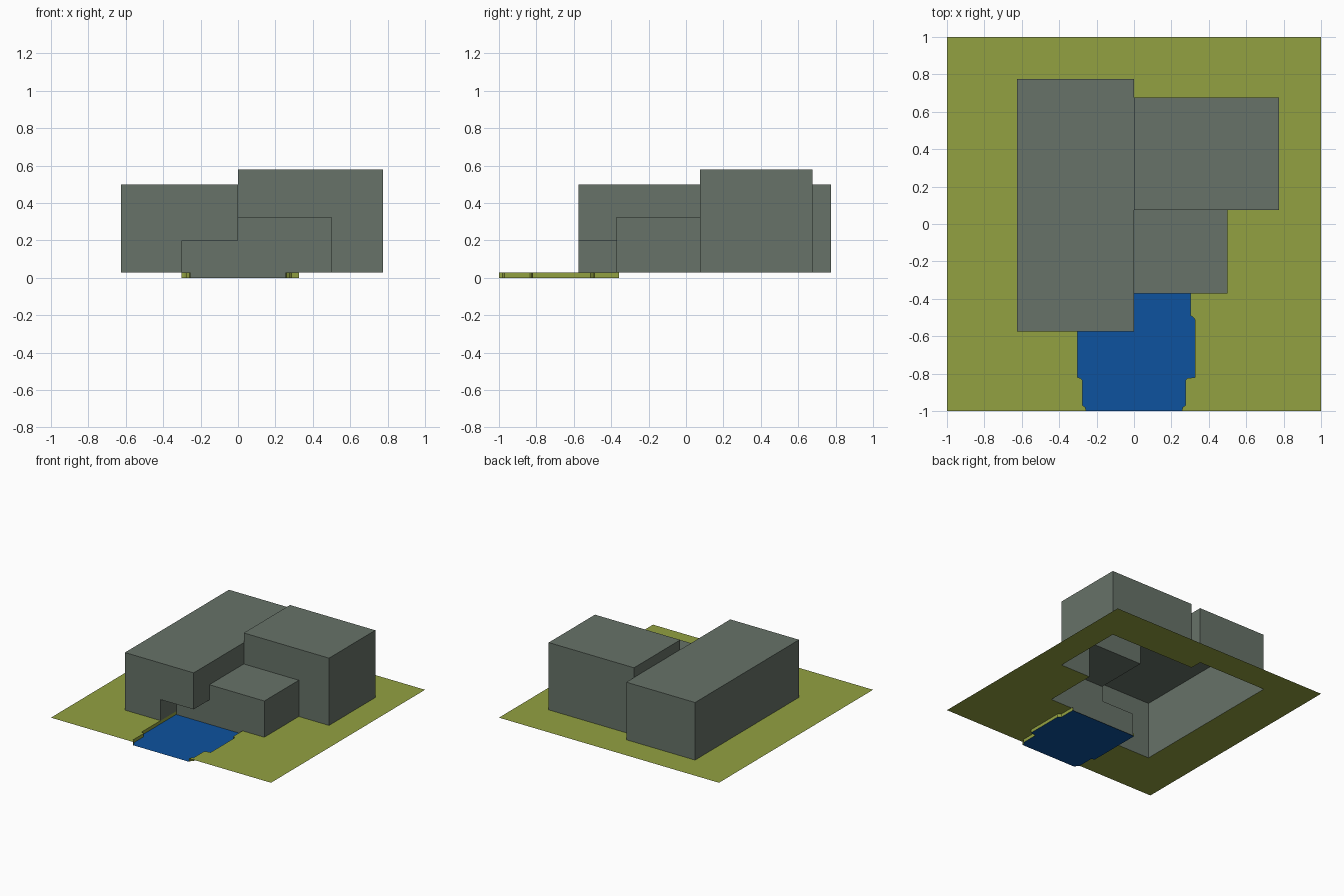
import bpy, bmesh, math

if "Cube" in bpy.data.objects:
    bpy.data.objects.remove(bpy.data.objects["Cube"])

GROUND = 0.027


def material(name, rgb):
    m = bpy.data.materials.new(name)
    m.diffuse_color = (*rgb, 1)
    m.use_nodes = True
    m.node_tree.nodes["Principled BSDF"].inputs["Base Color"].default_value = m.diffuse_color
    return m


GREY = material("grey green wall", (0.135, 0.170, 0.139))
GRASS = material("olive grass", (0.288, 0.356, 0.053))
WATER = material("deep blue water", (0.004, 0.085, 0.342))


def mesh_object(name, faces, mat):
    """One object from a list of faces, each a list of corner points."""
    bm = bmesh.new()
    for pts in faces:
        bm.faces.new([bm.verts.new(p) for p in pts])
    bmesh.ops.remove_doubles(bm, verts=bm.verts, dist=1e-5)
    bmesh.ops.dissolve_limit(bm, angle_limit=math.radians(1),
                             verts=bm.verts, edges=bm.edges)
    me = bpy.data.meshes.new(name)
    bm.to_mesh(me)
    bm.free()
    me.materials.append(mat)
    ob = bpy.data.objects.new(name, me)
    bpy.context.collection.objects.link(ob)
    return ob


def flat(path, z):
    return [(x, y, z) for x, y in path]


# Building volumes: x0, x1, y0, y1, top
BLOCKS = [(-0.625, 0, -0.575, 0.775, 0.50),    # long wing
          (0, 0.775, 0.075, 0.675, 0.58),      # tall rear wing
          (0, 0.5, -0.372, 0.075, 0.325)]      # low annex
RECESS = (-0.3, 0, -0.575, -0.372, 0.2)        # boat recess under the long wing


def inside(b, c):
    return b[0] < c[0] < b[1] and b[2] < c[1] < b[3] and GROUND < c[2] < b[4]


def solid(c):
    return any(inside(b, c) for b in BLOCKS) and not inside(RECESS, c)


# Merged shell: faces only where solid cells meet air, open at the bottom
boxes = BLOCKS + [RECESS]
cuts = [sorted({v for b in boxes for v in (b[0], b[1])}),
        sorted({v for b in boxes for v in (b[2], b[3])}),
        sorted({GROUND} | {b[4] for b in boxes})]
shell = []
for i in range(len(cuts[0]) - 1):
    for j in range(len(cuts[1]) - 1):
        for k in range(len(cuts[2]) - 1):
            lo = [cuts[a][n] for a, n in enumerate((i, j, k))]
            hi = [cuts[a][n + 1] for a, n in enumerate((i, j, k))]
            mid = [(p + q) / 2 for p, q in zip(lo, hi)]
            if not solid(mid):
                continue
            for a in range(3):
                for s, end in ((1, hi), (-1, lo)):
                    probe = list(mid)
                    probe[a] = end[a] + s * 0.001
                    if solid(probe) or probe[2] < GROUND:
                        continue
                    u, v = (a + 1) % 3, (a + 2) % 3
                    quad = []
                    for pu, pv in ((lo, lo), (hi, lo), (hi, hi), (lo, hi)):
                        p = [0, 0, 0]
                        p[a], p[u], p[v] = end[a], pu[u], pv[v]
                        quad.append(p)
                    shell.append(quad[::s])
mesh_object("building_shell", shell, GREY)

# Quay wall carrying the building down to the water
mesh_object("quay_wall", [[(-0.3, -0.372, 0), (0.3, -0.372, 0),
                           (0.3, -0.372, GROUND), (-0.3, -0.372, GROUND)]], GREY)

# Basin outline, from the front edge inwards
left = [(-0.255, -1), (-0.26, -0.98), (-0.275, -0.97), (-0.275, -0.835),
        (-0.285, -0.825), (-0.302, -0.82), (-0.302, -0.357)]
right = [(0.255, -1), (0.26, -0.98), (0.275, -0.97), (0.275, -0.835),
         (0.285, -0.825), (0.325, -0.82), (0.325, -0.51), (0.315, -0.498),
         (0.302, -0.49), (0.302, -0.357)]

# Water surface
mesh_object("water", [flat(right + left[::-1], 0)], WATER)

# Grass banks around the basin
for name, path, step in (("left_bank", left, -1), ("right_bank", right, 1)):
    mesh_object(name, [[(*p, 0), (*q, 0), (*q, GROUND), (*p, GROUND)][::step]
                       for p, q in zip(path, path[1:])], GRASS)

# Ground sheet, cut out around the basin and the building footprint
footprint = [(-0.302, -0.575), (-0.625, -0.575), (-0.625, 0.775), (0, 0.775),
             (0, 0.675), (0.775, 0.675), (0.775, 0.075), (0.5, 0.075),
             (0.5, -0.372), (0.302, -0.372)]
outline = ([(1, -1), (1, 1), (-1, 1), (-1, -1)] + left[:-1] + footprint
           + right[-2::-1])
mesh_object("ground", [flat(outline, GROUND)], GRASS)
